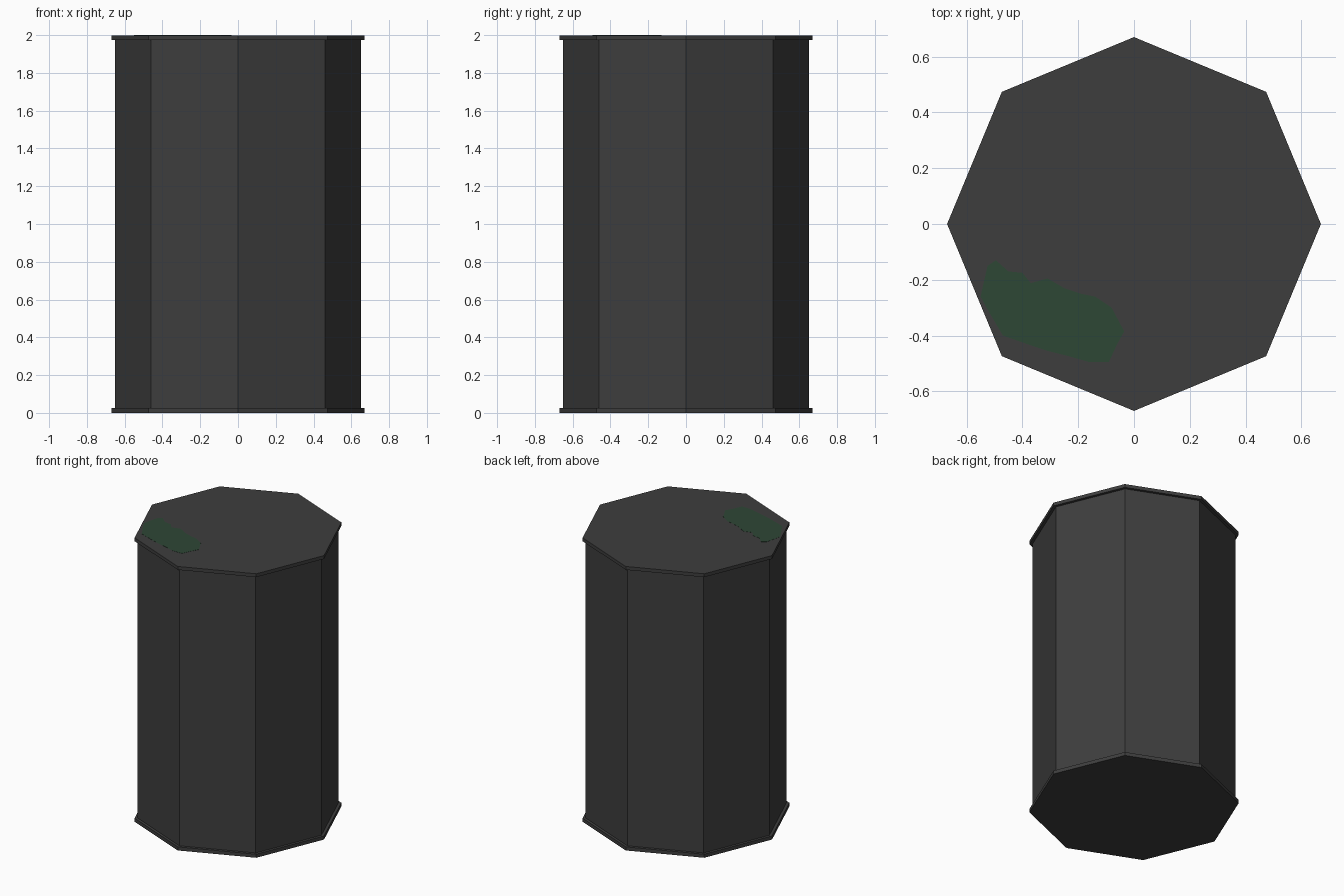
import bpy, bmesh, math

if "Cube" in bpy.data.objects:
    bpy.data.objects.remove(bpy.data.objects["Cube"])


def material(name, rgb):
    m = bpy.data.materials.new(name)
    m.diffuse_color = (*rgb, 1.0)
    m.use_nodes = True
    m.node_tree.nodes["Principled BSDF"].inputs["Base Color"].default_value = m.diffuse_color
    return m


def finish(name, bm, mat):
    bmesh.ops.recalc_face_normals(bm, faces=bm.faces[:])
    mesh = bpy.data.meshes.new(name)
    bm.to_mesh(mesh)
    bm.free()
    mesh.materials.append(mat)
    obj = bpy.data.objects.new(name, mesh)
    bpy.context.collection.objects.link(obj)
    return obj


def prism(name, outline, z0, z1, mat):
    """Closed flat-sided solid from a 2D outline."""
    bm = bmesh.new()
    base = bm.faces.new([bm.verts.new((x, y, z0)) for x, y in outline])
    ext = bmesh.ops.extrude_face_region(bm, geom=[base], use_keep_orig=True)
    for v in ext["geom"]:
        if isinstance(v, bmesh.types.BMVert):
            v.co.z = z1
    return finish(name, bm, mat)


def octagon(r):
    return [(r * math.cos(i * math.pi / 4), r * math.sin(i * math.pi / 4))
            for i in range(8)]


grey = material("charcoal grey", (0.048, 0.048, 0.048))
green = material("dark green", (0.027, 0.063, 0.036))

# Eight-sided drum with a thin rim plate at each end
prism("drum_body", octagon(0.65), 0.025, 1.975, grey)
prism("bottom_rim", octagon(0.67), 0.0, 0.025, grey)
prism("top_rim", octagon(0.67), 1.975, 1.999, grey)

# Ragged green stain on the lid
stain = [(-.495, -.13), (-.45, -.17), (-.40, -.175), (-.37, -.212), (-.31, -.195),
         (-.25, -.23), (-.19, -.25), (-.14, -.26), (-.08, -.30), (-.035, -.385),
         (-.06, -.43), (-.09, -.495), (-.16, -.495), (-.23, -.475), (-.31, -.455),
         (-.37, -.435), (-.47, -.40), (-.52, -.315), (-.55, -.26), (-.54, -.215),
         (-.525, -.15)]
prism("lid_stain", stain, 1.9985, 2.0, green)
